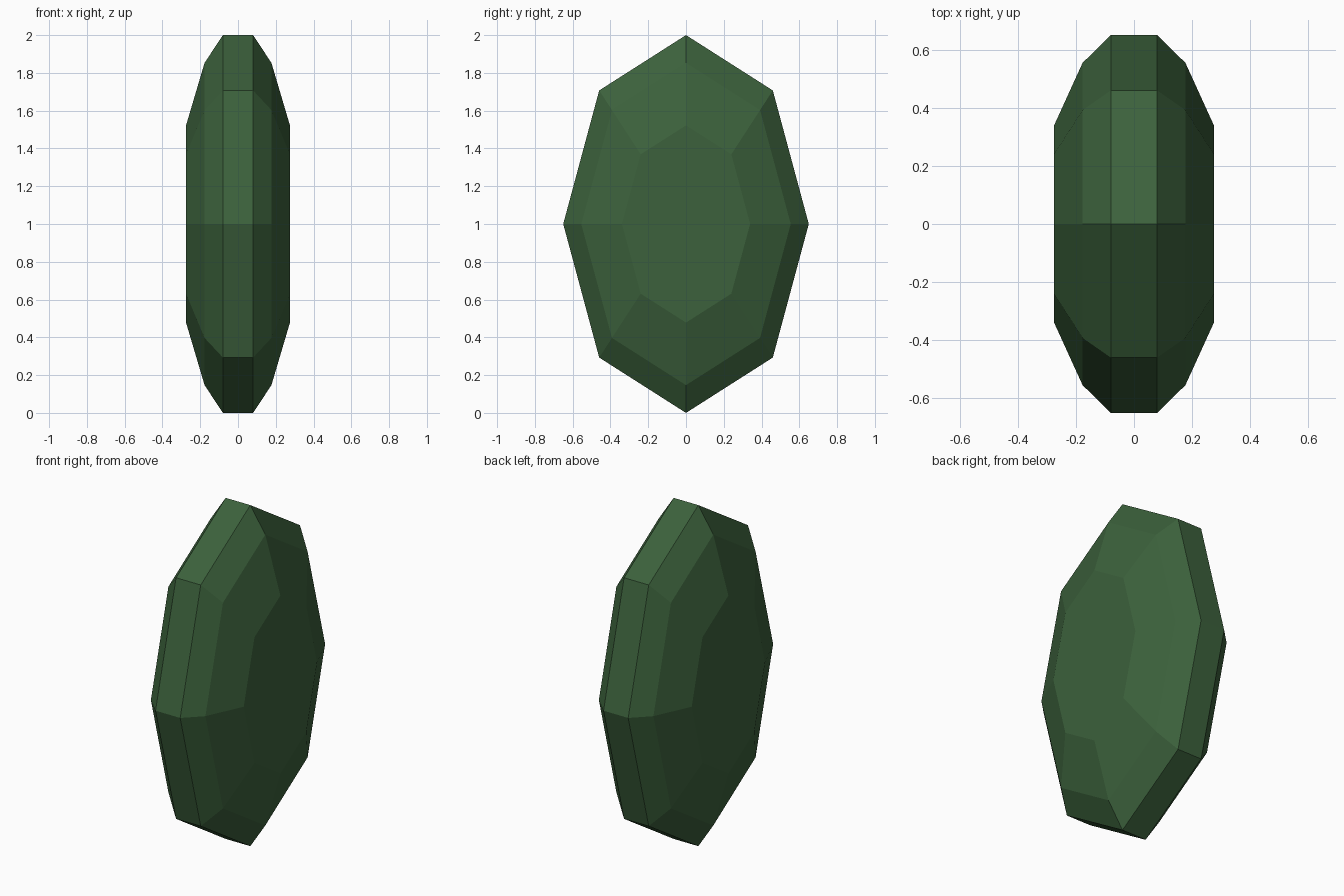
import bpy, bmesh, math

if "Cube" in bpy.data.objects:
    bpy.data.objects.remove(bpy.data.objects["Cube"])

# Cut gem: stacked elliptical octagon rings along x (x, radius factor)
HALF_Y, HALF_Z, SIDES = 0.65, 1.0, 8
half = [(0.08, 1.0), (0.177, 0.853), (0.275, 0.522)]
profile = [(-x, r) for x, r in reversed(half)] + half

bm = bmesh.new()
rings = []
for x, r in profile:
    ring = []
    for i in range(SIDES):
        a = 2 * math.pi * i / SIDES
        ring.append(bm.verts.new((x, HALF_Y * r * math.cos(a),
                                  1 + HALF_Z * r * math.sin(a))))
    rings.append(ring)

# Bands of facets between neighbouring rings
for a, b in zip(rings, rings[1:]):
    for i in range(SIDES):
        j = (i + 1) % SIDES
        bm.faces.new((a[i], a[j], b[j], b[i]))

# Flat tables on both sides
bm.faces.new(rings[0])
bm.faces.new(rings[-1])
bmesh.ops.recalc_face_normals(bm, faces=bm.faces[:])

mesh = bpy.data.meshes.new("gem")
bm.to_mesh(mesh)
bm.free()
gem = bpy.data.objects.new("gem", mesh)
bpy.context.collection.objects.link(gem)

green = bpy.data.materials.new("dark green")
green.diffuse_color = (0.045, 0.12, 0.045, 1)
green.use_nodes = True
green.node_tree.nodes["Principled BSDF"].inputs["Base Color"].default_value = green.diffuse_color
mesh.materials.append(green)
